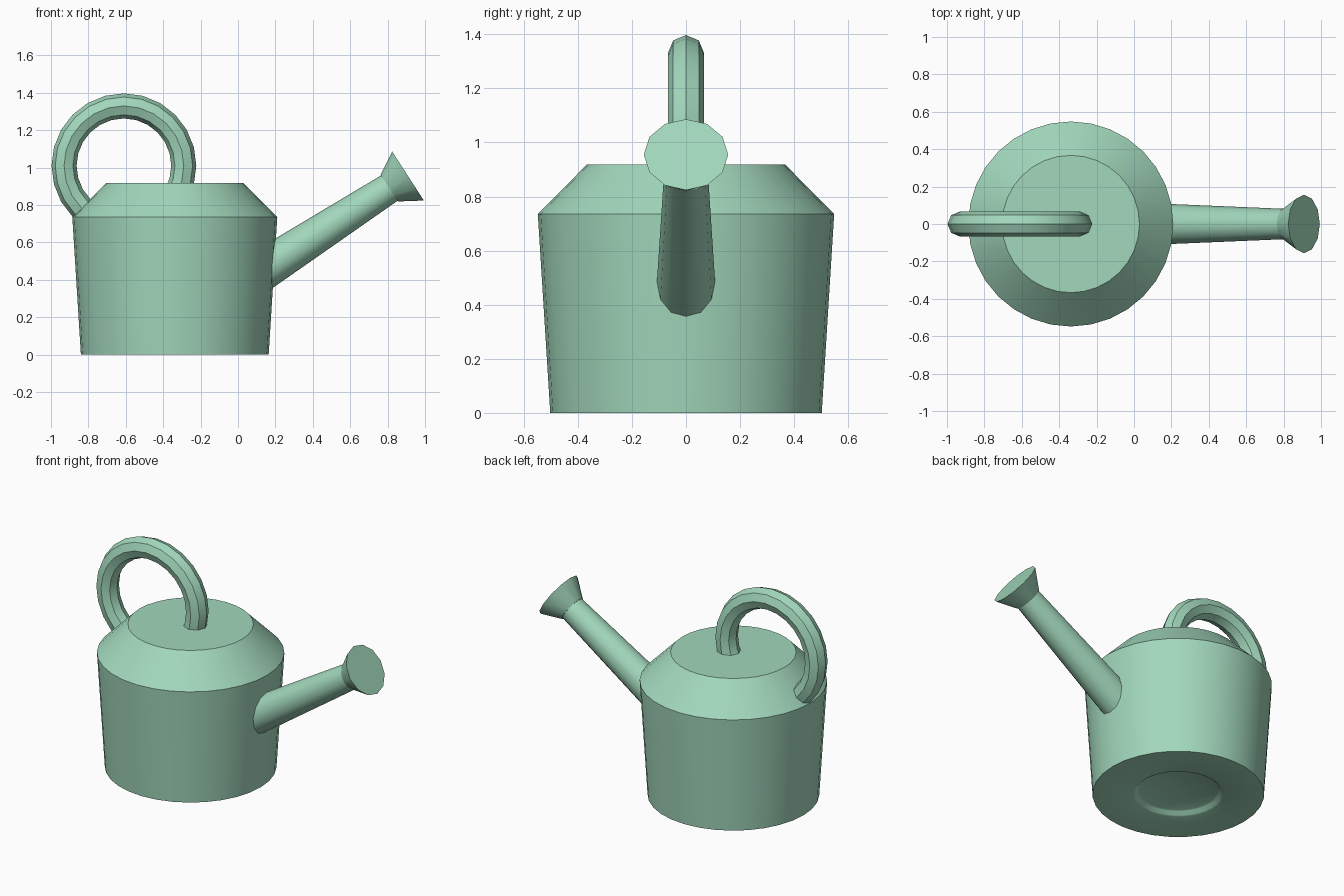
import bpy, bmesh, math
from mathutils import Vector

if "Cube" in bpy.data.objects:
    bpy.data.objects.remove(bpy.data.objects["Cube"])

green = bpy.data.materials.new("pale green")
green.diffuse_color = (0.36, 0.68, 0.50, 1)
green.use_nodes = True
green.node_tree.nodes["Principled BSDF"].inputs["Base Color"].default_value = green.diffuse_color


def loft(name, rings, sides):
    """Skin round sections; each ring is (centre, in-plane direction, radius)."""
    bm = bmesh.new()
    y = Vector((0, 1, 0))
    loops = []
    for c, u, r in rings:
        c, u = Vector(c), Vector(u).normalized()
        loop = []
        for i in range(sides):
            a = 2 * math.pi * i / sides
            loop.append(bm.verts.new(c + r * (math.cos(a) * u + math.sin(a) * y)))
        loops.append(loop)
    for p, q in zip(loops, loops[1:]):
        for i in range(sides):
            j = (i + 1) % sides
            bm.faces.new((p[i], p[j], q[j], q[i]))
    bm.faces.new(loops[0][::-1])
    bm.faces.new(loops[-1])
    bmesh.ops.recalc_face_normals(bm, faces=bm.faces)
    for f in bm.faces:
        f.smooth = True
    mesh = bpy.data.meshes.new(name)
    bm.to_mesh(mesh)
    bm.free()
    mesh.set_sharp_from_angle(angle=math.radians(35))
    mesh.materials.append(green)
    ob = bpy.data.objects.new(name, mesh)
    bpy.context.collection.objects.link(ob)
    return ob


# Body: tapered can, sloped shoulder, shallow round dimple underneath
profile = [(0.23, 0.027), (0.24, 0.022), (0.255, 0.005), (0.265, 0.0),
           (0.502, 0.0), (0.548, 0.735), (0.367, 0.918)]
loft("body", [((-0.338, 0, z), (1, 0, 0), r) for r, z in profile], 32)

# Spout and flared sprinkler head share one slanted axis
tip = Vector((0.909, 0, 0.955))
axis = Vector((0.84, 0, 0.543)).normalized()
across = (-axis.z, 0, axis.x)
neck = tip - axis * 0.119
loft("spout", [(tip - axis * 1.02, across, 0.113), (neck, across, 0.081)], 12)
loft("sprinkler_head", [(neck, across, 0.085), (tip, across, 0.156)], 12)

# Handle: octagonal hoop whose ends sink into the body
rings = []
for i in range(-4, 17):
    a = math.radians(15 * i)
    out = Vector((math.cos(a), 0, math.sin(a)))
    rings.append((Vector((-0.61, 0, 1.01)) + 0.32 * out, out, 0.067))
loft("handle", rings, 8)
